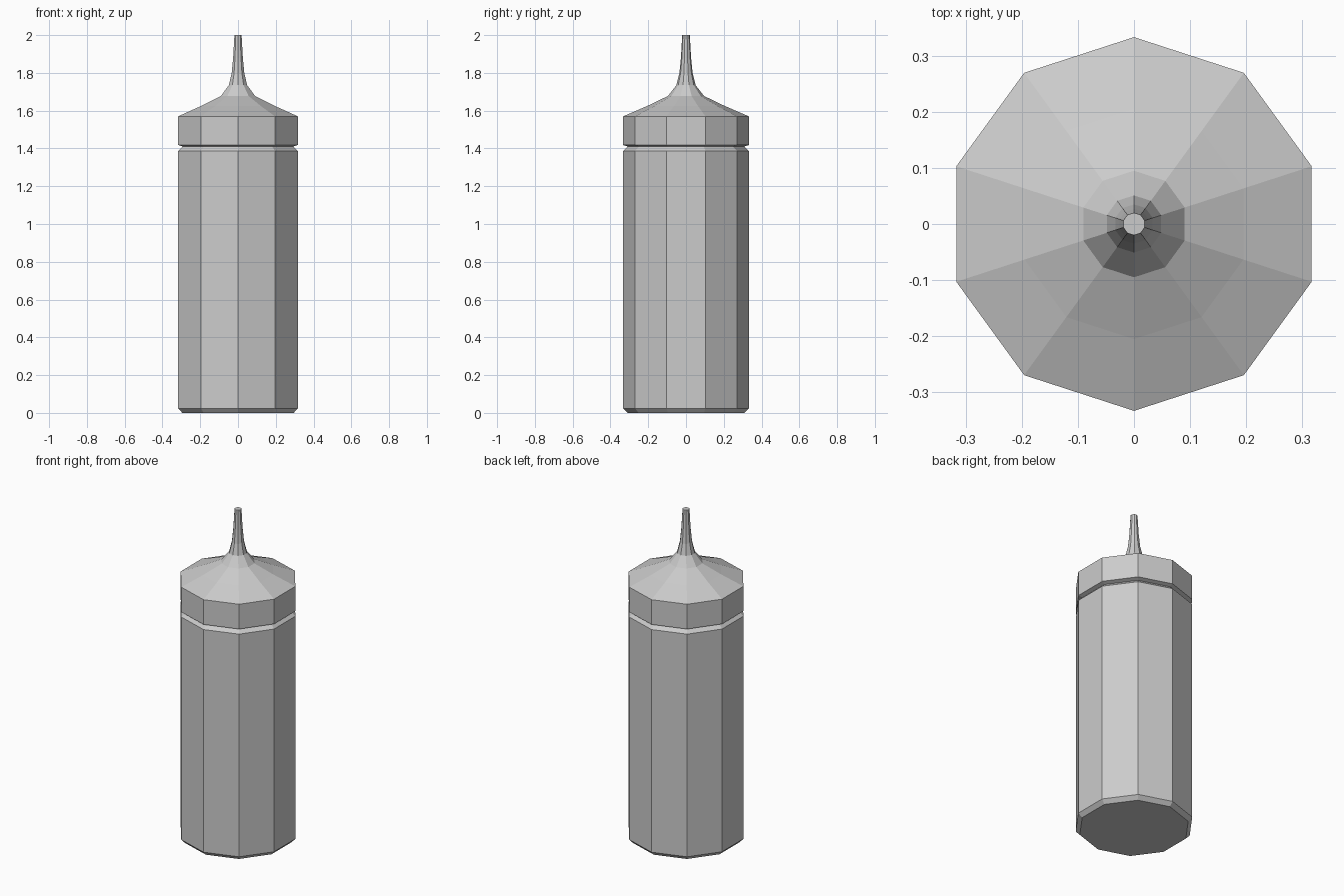
import bpy, bmesh
from math import sin, cos, pi

if "Cube" in bpy.data.objects:
    bpy.data.objects.remove(bpy.data.objects["Cube"])

SIDES = 10


def lathe(name, profile):
    """Closed faceted solid from (radius, z) rings, a corner facing +y."""
    bm = bmesh.new()
    rings = []
    for r, z in profile:
        rings.append([bm.verts.new((r * cos(pi / 2 + 2 * pi * i / SIDES),
                                    r * sin(pi / 2 + 2 * pi * i / SIDES), z))
                      for i in range(SIDES)])
    for a, b in zip(rings, rings[1:]):
        for i in range(SIDES):
            j = (i + 1) % SIDES
            bm.faces.new((a[i], a[j], b[j], b[i]))
    bm.faces.new(rings[0][::-1])
    bm.faces.new(rings[-1])
    mesh = bpy.data.meshes.new(name)
    bm.to_mesh(mesh)
    bm.free()
    obj = bpy.data.objects.new(name, mesh)
    bpy.context.collection.objects.link(obj)
    return obj


# Bottle body with bevelled foot and shoulder, plus a hidden neck
lathe("bottle_body", [(0.31, 0), (0.333, 0.024), (0.333, 1.387),
                      (0.308, 1.41), (0.30, 1.415)])

# Screw cap flowing into the tapered nozzle
lathe("cap_nozzle", [(0.308, 1.41), (0.333, 1.418), (0.333, 1.57),
                     (0.205, 1.625), (0.095, 1.678), (0.051, 1.735),
                     (0.035, 1.80), (0.027, 1.88), (0.02, 2.0)])
